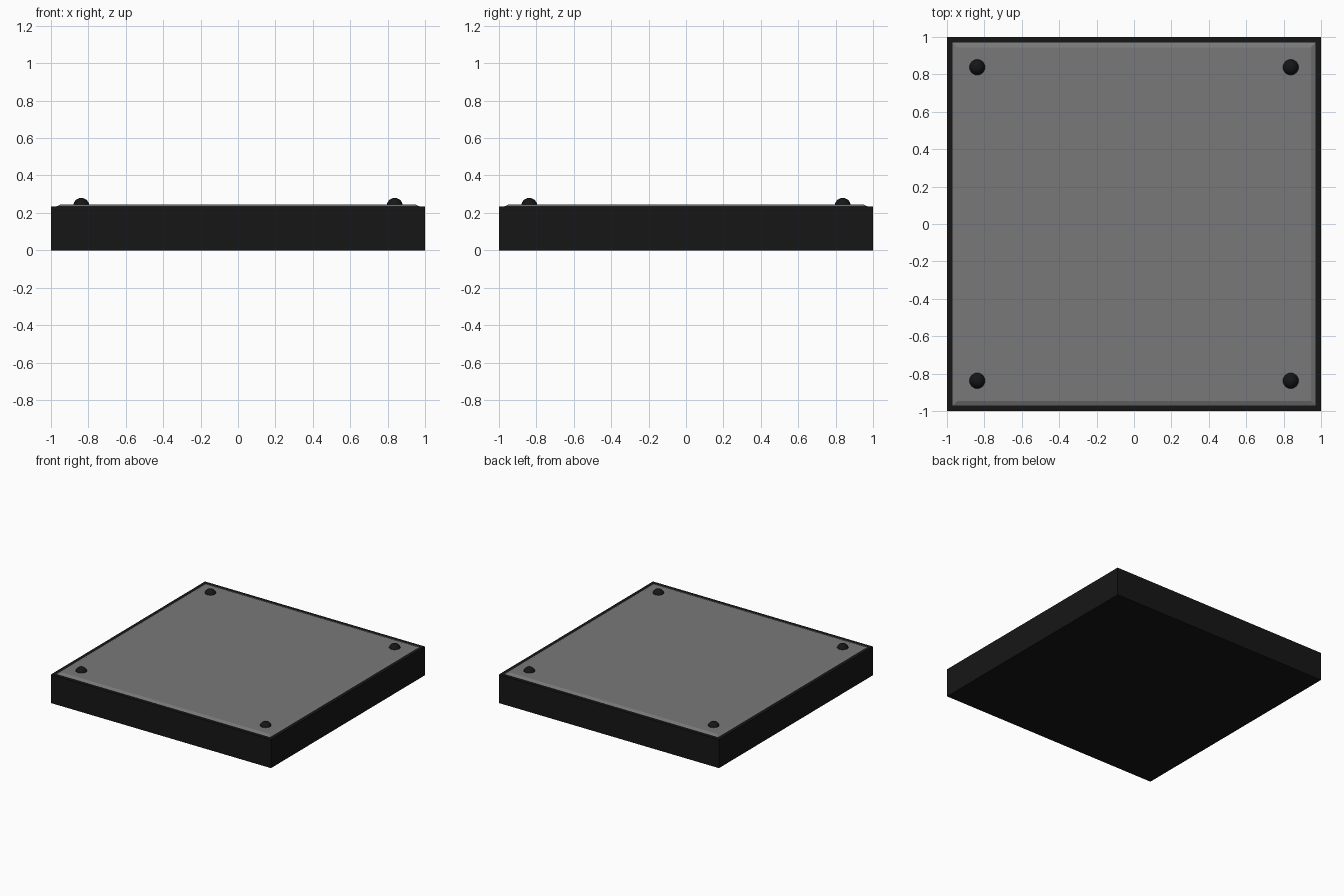
import bpy, bmesh

if "Cube" in bpy.data.objects:
    bpy.data.objects.remove(bpy.data.objects["Cube"])


def material(name, v):
    m = bpy.data.materials.new(name)
    m.diffuse_color = (v, v, v, 1)
    m.use_nodes = True
    m.node_tree.nodes["Principled BSDF"].inputs["Base Color"].default_value = m.diffuse_color
    return m


def add(name, bm, mat):
    bmesh.ops.recalc_face_normals(bm, faces=bm.faces)
    me = bpy.data.meshes.new(name)
    bm.to_mesh(me)
    bm.free()
    ob = bpy.data.objects.new(name, me)
    me.materials.append(mat)
    bpy.context.collection.objects.link(ob)
    return ob


def stacked_square(rings):
    # closed block from (half width, height) rings
    bm = bmesh.new()
    loops = [[bm.verts.new((x * h, y * h, z)) for x, y in ((-1, -1), (1, -1), (1, 1), (-1, 1))]
             for h, z in rings]
    bm.faces.new(loops[0])
    bm.faces.new(loops[-1])
    for a, b in zip(loops, loops[1:]):
        for i in range(4):
            j = (i + 1) % 4
            bm.faces.new((a[i], a[j], b[j], b[i]))
    return bm


black = material("black", 0.008)
grey = material("grey", 0.19)

# square base slab
add("base_slab", stacked_square([(1, 0), (1, 0.235)]), black)

# inset top plate with a shallow chamfer
add("top_plate", stacked_square([(0.97, 0.225), (0.97, 0.235), (0.945, 0.246)]), grey)

# domed studs in the four corners
for sx, sn in ((-1, "left"), (1, "right")):
    for sy, fn in ((-1, "front"), (1, "back")):
        bm = bmesh.new()
        bmesh.ops.create_uvsphere(bm, u_segments=24, v_segments=12, radius=0.043)
        bmesh.ops.bisect_plane(bm, geom=bm.verts[:] + bm.edges[:] + bm.faces[:],
                               plane_co=(0, 0, 0), plane_no=(0, 0, 1), clear_inner=True)
        bmesh.ops.holes_fill(bm, edges=[e for e in bm.edges if e.is_boundary], sides=0)
        for f in bm.faces:
            f.smooth = len(f.verts) <= 4
        stud = add(f"stud_{fn}_{sn}", bm, black)
        stud.location = (0.838 * sx, 0.838 * sy, 0.237)
